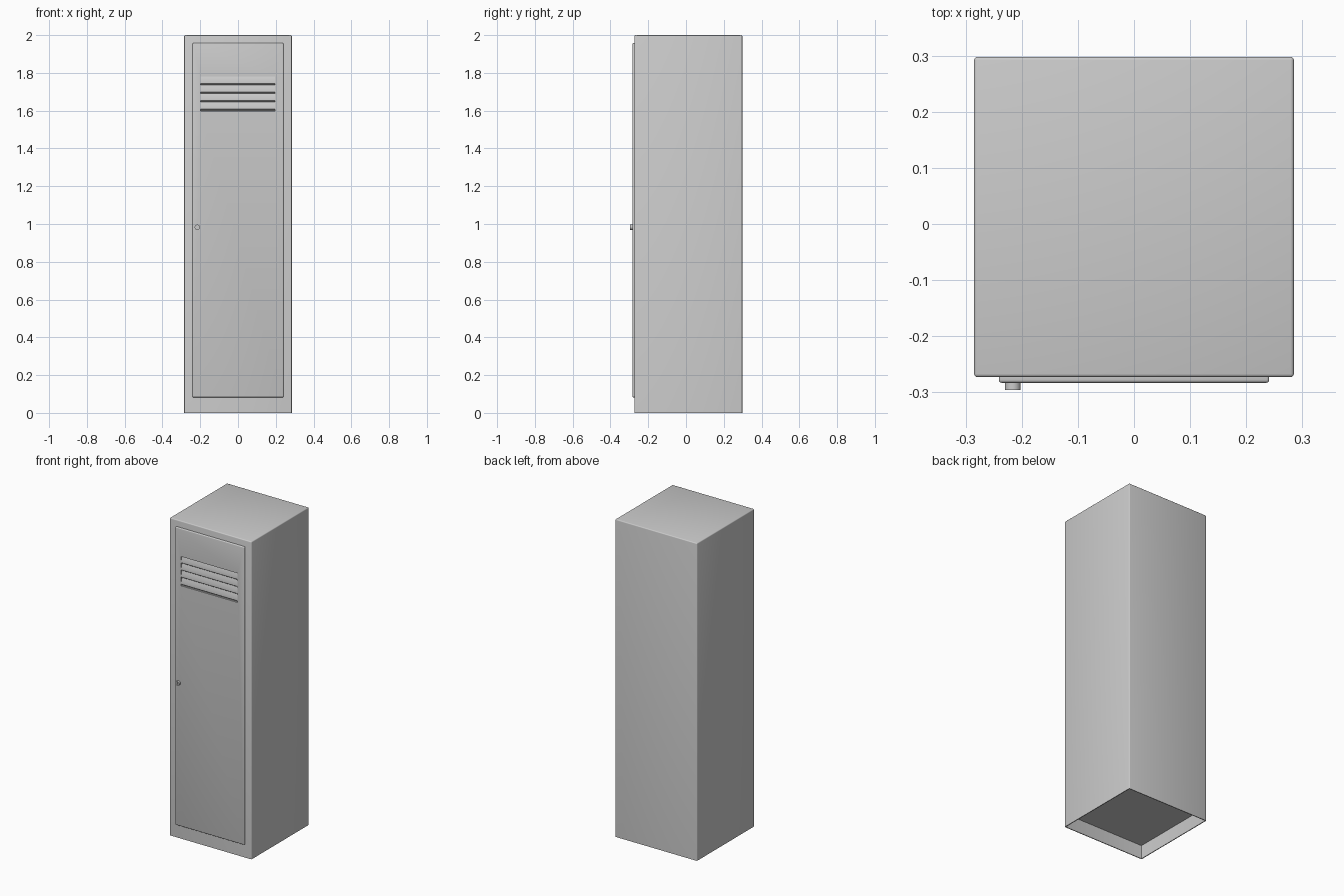
import bpy, bmesh, math
from mathutils import Vector

if "Cube" in bpy.data.objects:
    bpy.data.objects.remove(bpy.data.objects["Cube"])


def finish(name, bm):
    bmesh.ops.recalc_face_normals(bm, faces=bm.faces)
    mesh = bpy.data.meshes.new(name)
    bm.to_mesh(mesh)
    bm.free()
    obj = bpy.data.objects.new(name, mesh)
    bpy.context.collection.objects.link(obj)
    return obj


def box(lo, hi):
    bm = bmesh.new()
    bmesh.ops.create_cube(bm, size=1)
    for v in bm.verts:
        v.co = Vector([a + (c + 0.5) * (b - a) for a, b, c in zip(lo, hi, v.co)])
    return bm


def smooth(obj):
    bpy.ops.object.select_all(action='DESELECT')
    obj.select_set(True)
    bpy.context.view_layer.objects.active = obj
    bpy.ops.object.shade_smooth_by_angle(angle=math.radians(35))


def add_cut(obj, cutter):
    mod = obj.modifiers.new("cut", 'BOOLEAN')
    mod.operation = 'DIFFERENCE'
    mod.solver = 'EXACT'
    mod.object = cutter
    bpy.context.view_layer.objects.active = obj
    bpy.ops.object.modifier_apply(modifier=mod.name)
    bpy.data.objects.remove(cutter, do_unlink=True)


# Cabinet: softened box with a recessed underside
bm = box((-0.285, -0.273, 0), (0.285, 0.298, 2))
edges = [e for e in bm.edges if max(v.co.z for v in e.verts) > 1]
bmesh.ops.bevel(bm, geom=edges, offset=0.006, segments=3, profile=0.5, affect='EDGES')
bm.normal_update()
bottom = [f for f in bm.faces if f.normal.z < -0.9]
bmesh.ops.inset_region(bm, faces=bottom, thickness=0.005)
ext = bmesh.ops.extrude_face_region(bm, geom=bottom)
for v in [g for g in ext['geom'] if isinstance(g, bmesh.types.BMVert)]:
    v.co.z = 0.085
bmesh.ops.delete(bm, geom=[f for f in bottom if f.is_valid], context='FACES')
smooth(finish("cabinet", bm))

# Door: thin plate with rounded front edges
bm = box((-0.241, -0.283, 0.082), (0.241, -0.272, 1.958))
edges = [e for e in bm.edges if min(v.co.y for v in e.verts) < -0.28]
bmesh.ops.bevel(bm, geom=edges, offset=0.005, segments=3, profile=0.5, affect='EDGES')
door = finish("door", bm)

# Ventilation louvres: sawtooth profile pressed into the door
pitch, top = 0.045, 1.782
profile = [(-0.30, top), (-0.2745, top)]
for i in range(4):
    z = top - pitch * (i + 1)
    profile += [(-0.282, z + 0.022), (-0.2825, z + 0.006), (-0.2745, z)]
profile += [(-0.2745, z - 0.004), (-0.30, z - 0.004)]
bm = bmesh.new()
face = bm.faces.new([bm.verts.new((-0.198, y, z)) for y, z in profile])
ext = bmesh.ops.extrude_face_region(bm, geom=[face])
for v in [g for g in ext['geom'] if isinstance(g, bmesh.types.BMVert)]:
    v.co.x = 0.195
cutter = finish("louvre_cutter", bm)
cutter.hide_render = True
add_cut(door, cutter)
smooth(door)

# Lock: short cylinder with a key slot
bpy.ops.mesh.primitive_cylinder_add(vertices=24, radius=0.014, depth=0.018,
                                    location=(-0.216, -0.287, 0.983),
                                    rotation=(math.pi / 2, 0, 0))
lock = bpy.context.object
lock.name = "lock"
slot = finish("slot_cutter", box((-0.218, -0.31, 0.975), (-0.214, -0.291, 0.991)))
slot.hide_render = True
add_cut(lock, slot)
smooth(lock)
